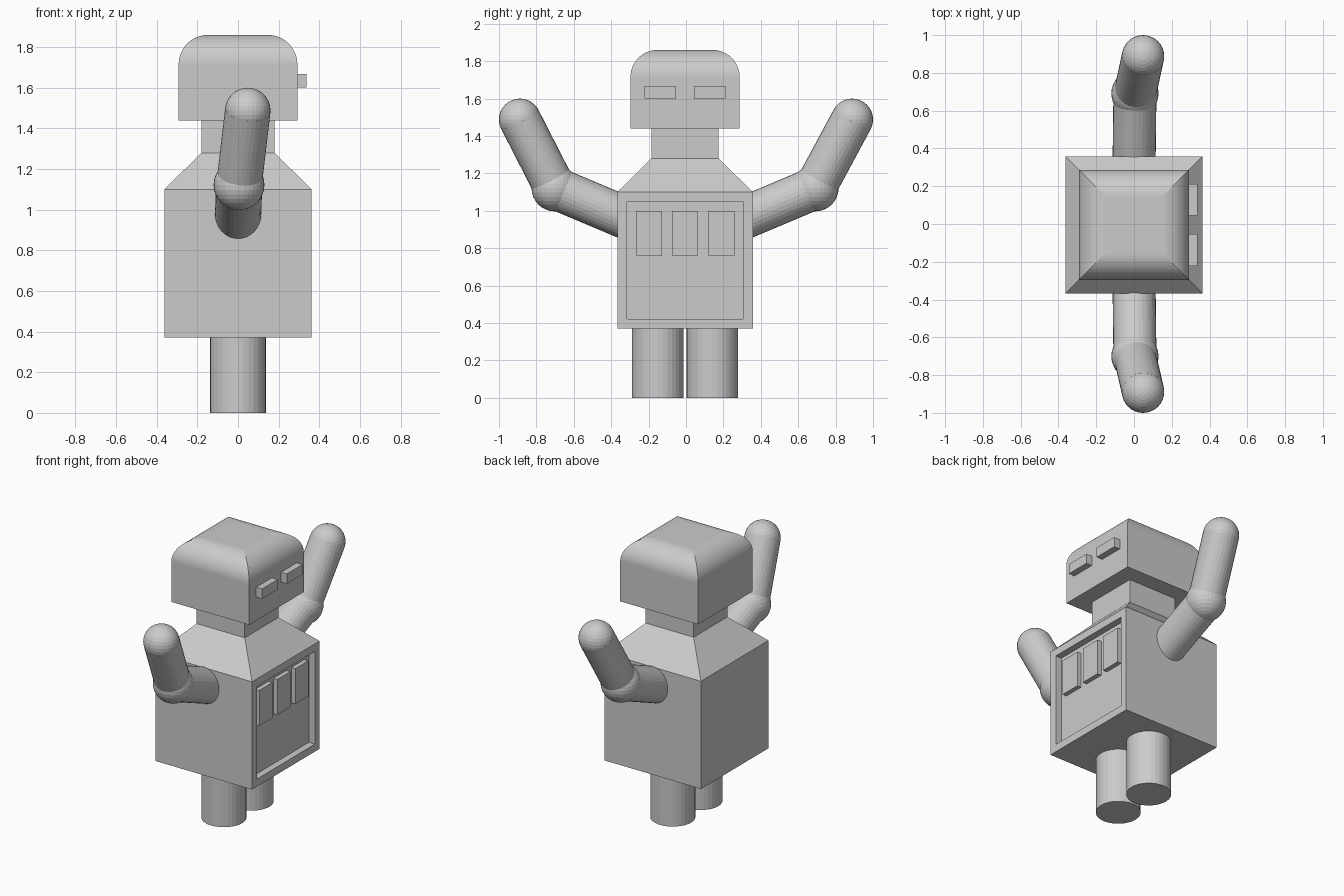
import bpy, bmesh, math
from mathutils import Vector

cube = bpy.data.objects.get("Cube")
if cube:
    bpy.data.objects.remove(cube, do_unlink=True)

CY = -0.005      # sideways centre of the trunk

grey = bpy.data.materials.new("plain grey")
grey.use_nodes = True
GREY = (0.6, 0.6, 0.6, 1)
grey.diffuse_color = GREY
grey.node_tree.nodes["Principled BSDF"].inputs["Base Color"].default_value = GREY


def finish(name, bm):
    bmesh.ops.recalc_face_normals(bm, faces=bm.faces)
    mesh = bpy.data.meshes.new(name)
    bm.to_mesh(mesh)
    bm.free()
    mesh.materials.append(grey)
    obj = bpy.data.objects.new(name, mesh)
    bpy.context.collection.objects.link(obj)
    return obj


def square_loft(levels):
    """Stack square rings given as (half width, height) and cap both ends."""
    bm = bmesh.new()
    rings = [[bm.verts.new((sx * h, CY + sy * h, z))
              for sx, sy in ((1, -1), (1, 1), (-1, 1), (-1, -1))] for h, z in levels]
    for low, high in zip(rings, rings[1:]):
        for i in range(4):
            j = (i + 1) % 4
            bm.faces.new((low[i], low[j], high[j], high[i]))
    bm.faces.new(rings[0][::-1])
    bm.faces.new(rings[-1])
    return bm


def box(name, x, y, z):
    bm = bmesh.new()
    bmesh.ops.create_cube(bm, size=1)
    for v in bm.verts:
        v.co = [sum(r) / 2 + c * (r[1] - r[0]) for c, r in zip(v.co, (x, y, z))]
    return finish(name, bm)


def rod(name, start, end, radius):
    start, end = Vector(start), Vector(end)
    axis = end - start
    bm = bmesh.new()
    bmesh.ops.create_cone(bm, cap_ends=True, segments=32, radius1=radius,
                          radius2=radius, depth=axis.length)
    bmesh.ops.rotate(bm, verts=bm.verts,
                     matrix=axis.to_track_quat('Z', 'Y').to_matrix())
    bmesh.ops.translate(bm, verts=bm.verts, vec=(start + end) / 2)
    return finish(name, bm)


def ball(name, centre, radius):
    bm = bmesh.new()
    bmesh.ops.create_uvsphere(bm, u_segments=32, v_segments=16, radius=radius)
    bmesh.ops.translate(bm, verts=bm.verts, vec=centre)
    return finish(name, bm)


# Torso with sloped shoulders and a recessed chest panel
bm = square_loft([(0.362, 0.37), (0.362, 1.10), (0.18, 1.28)])
bm.normal_update()
chest = max(bm.faces, key=lambda f: f.calc_center_median().x)
bmesh.ops.inset_region(bm, faces=[chest], thickness=0.072)
panel = bmesh.ops.extrude_discrete_faces(bm, faces=[chest])["faces"][0]
bmesh.ops.translate(bm, verts=panel.verts, vec=(-0.045, 0, 0))
finish("torso", bm)

# Chest buttons
for i in (-1, 0, 1):
    y = CY + i * 0.193
    box("chest_button", (0.31, 0.347), (y - 0.07, y + 0.07), (0.76, 1.0))

# Neck, and head with a rounded crown
finish("neck", square_loft([(0.18, 1.28), (0.18, 1.44)]))
crown = [(0.147 + 0.145 * math.cos(a), 1.715 + 0.145 * math.sin(a))
         for a in (math.pi / 2 * i / 16 for i in range(17))]
finish("head", square_loft([(0.292, 1.44)] + crown))

# Eyes, legs and raised arms
for side, label in ((-1, "right"), (1, "left")):
    eye = CY + side * 0.133
    box(label + "_eye", (0.27, 0.336), (eye - 0.084, eye + 0.084), (1.60, 1.667))

    leg = CY + side * 0.146
    rod(label + "_leg", (0, leg, 0), (0, leg, 0.38), 0.138)

    shoulder = (0, CY + side * 0.30, 0.955)
    elbow = (0.005, CY + side * 0.696, 1.122)
    hand = (0.048, side * 0.888, 1.488)
    rod(label + "_upper_arm", shoulder, elbow, 0.114)
    ball(label + "_elbow", elbow, 0.125)
    rod(label + "_forearm", elbow, hand, 0.112)
    ball(label + "_hand", hand, 0.112)
